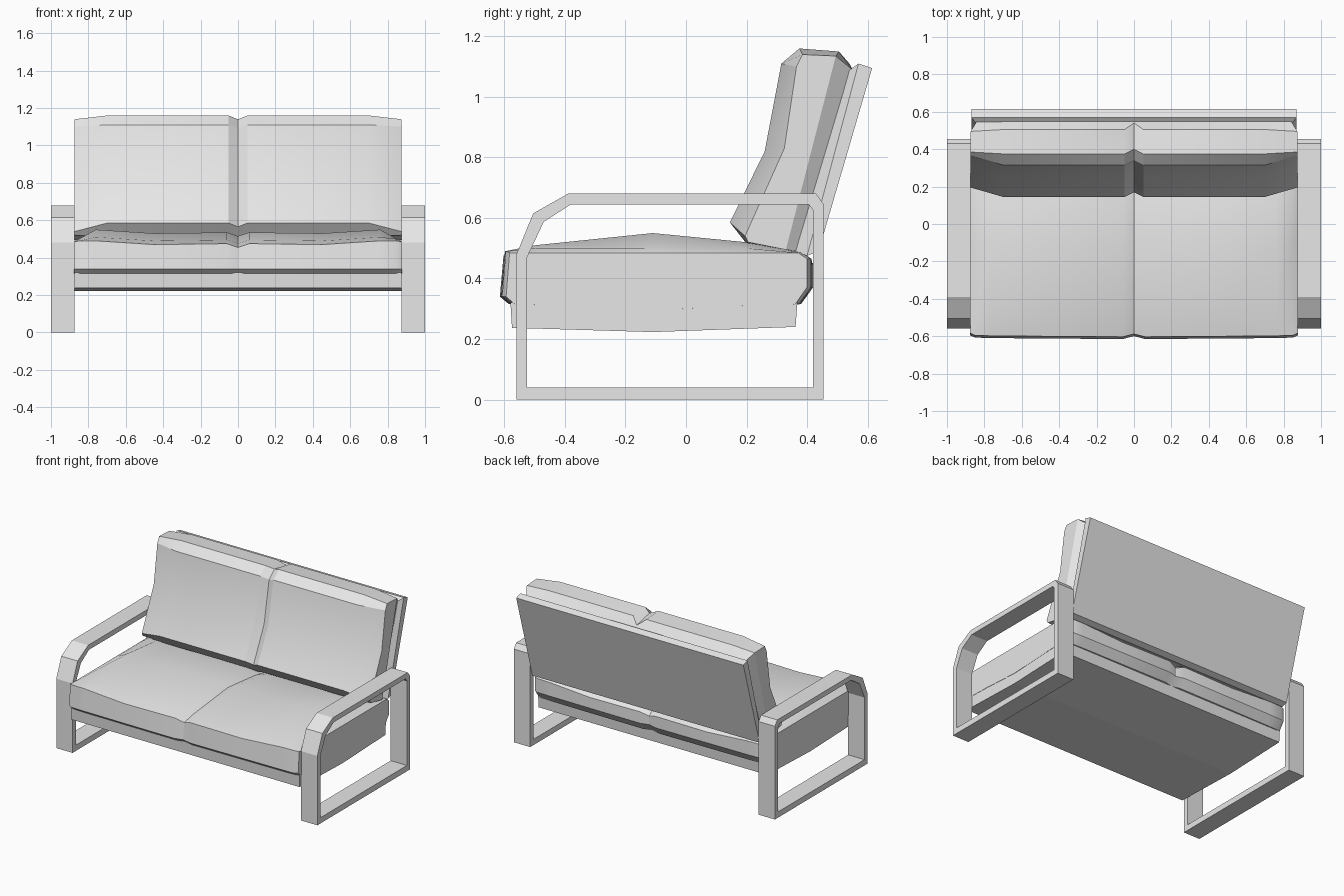
import bpy
import bmesh

cube = bpy.data.objects.get("Cube")
if cube:
    bpy.data.objects.remove(cube, do_unlink=True)

grey = bpy.data.materials.new("plain grey")
grey.use_nodes = True
grey.diffuse_color = (0.8, 0.8, 0.8, 1)
grey.node_tree.nodes["Principled BSDF"].inputs["Base Color"].default_value = (0.8, 0.8, 0.8, 1)


def finish(name, bm, smooth=False):
    """Turn a bmesh into a named object."""
    bmesh.ops.recalc_face_normals(bm, faces=bm.faces[:])
    mesh = bpy.data.meshes.new(name)
    bm.to_mesh(mesh)
    bm.free()
    mesh.materials.append(grey)
    obj = bpy.data.objects.new(name, mesh)
    bpy.context.collection.objects.link(obj)
    if smooth:
        bpy.ops.object.select_all(action="DESELECT")
        obj.select_set(True)
        bpy.context.view_layer.objects.active = obj
        bpy.ops.object.shade_smooth_by_angle(angle=0.5)
    return obj


def loft(name, sections, caps, smooth=True):
    """Loft rings of (x, y, z) from the centre outward, mirrored in x.
    caps lists the point indices of each end face."""
    bm = bmesh.new()
    mirrored = [[(-x, y, z) for x, y, z in s] for s in reversed(sections)]
    if sections[0][0][0] == 0:
        mirrored.pop()
    rings = [[bm.verts.new(p) for p in s] for s in mirrored + sections]
    count = len(rings[0])
    for a, b in zip(rings, rings[1:]):
        for i in range(count):
            j = (i + 1) % count
            bm.faces.new((a[i], a[j], b[j], b[i]))
    for ring in (rings[0], rings[-1]):
        for cap in caps:
            bm.faces.new([ring[i] for i in cap])
    return finish(name, bm, smooth)


def at(x, ring):
    return [(x, y, z) for y, z in ring]


# Side frames: flat bar bent into a closed loop
outer = [(-.56, 0), (.455, 0), (.455, .645), (.43, .68), (-.39, .68), (-.505, .615), (-.56, .48)]
inner = [(-.525, .04), (.42, .04), (.42, .625), (.405, .645), (-.38, .645), (-.47, .587), (-.525, .47)]
for name, side in (("left_arm_frame", 1), ("right_arm_frame", -1)):
    bm = bmesh.new()
    loops = [[bm.verts.new(p) for p in at(side * x, ring)]
             for x, ring in ((.875, outer), (1, outer), (1, inner), (.875, inner))]
    for k in range(4):
        a, b = loops[k], loops[(k + 1) % 4]
        for i in range(len(a)):
            j = (i + 1) % len(a)
            bm.faces.new((a[i], a[j], b[j], b[i]))
    finish(name, bm)

# Seat base: shallow box with a slightly sagging underside
base = [(-.58, .32), (-.575, .237), (-.11, .223), (.362, .24), (.368, .32)]
loft("seat_base", [at(0, base), at(.875, base)], [range(len(base))], False)

# Seat cushion: domed top, dipping at the middle seam
seat = [(-.585, .315), (-.615, .34), (-.603, .49), (-.5, .51), (-.11, .55), (.2, .52),
        (.39, .485), (.42, .465), (.42, .37), (.38, .315), (.2, .31), (-.11, .295), (-.4, .31)]


def seat_ring(x, shrink, drop, ceiling=1):
    ring = []
    for y, z in seat:
        top = min(z - drop, ceiling) if z > .45 else z
        ring.append((x, -.1 + (y + .1) * shrink, top))
    return ring


loft("seat_cushion", [
    seat_ring(0, .97, .035),
    seat_ring(.06, 1, .015),
    seat_ring(.45, .995, .02),
    seat_ring(.76, .99, 0),
    seat_ring(.85, .985, 0, .5),
    seat_ring(.877, .96, 0, .485)], [range(len(seat))])

# Back cushion: leaning pad, pinched at the seam and thinner at the ends
pad = [(.2, .515), (.145, .585), (.26, .82), (.315, 1.11), (.375, 1.16),
       (.505, 1.15), (.55, 1.09), (.365, .49), (.33, .495)]
pad_end = [(.205, .52), (.195, .54), (.325, .83), (.365, 1.1), (.385, 1.14),
           (.495, 1.135), (.55, 1.09), (.365, .49), (.33, .495)]
seam = [(y + .025, z - .02) if i < 5 else (y, z) for i, (y, z) in enumerate(pad)]
seam[5] = (.54, 1.11)
end = at(.873, pad_end)
for i in (6, 7):
    end[i] = (.84, *pad_end[i])
loft("back_cushion", [at(0, seam), at(.05, pad), at(.7, pad), end],
     [(0, 1, 2, 3, 4, 5, 8), (5, 6, 7, 8)])

# Back panel: slab behind the cushion, bevelled toward it
panel = [(.535, 1.085), (.57, 1.11), (.615, 1.095), (.438, .49), (.4, .475), (.36, .49)]
edge = at(.87, panel)
for i in (0, 5):
    edge[i] = (.84, *panel[i])
loft("back_panel", [at(0, panel), at(.77, panel), edge], [(0, 1, 4, 5), (1, 2, 3, 4)], False)
